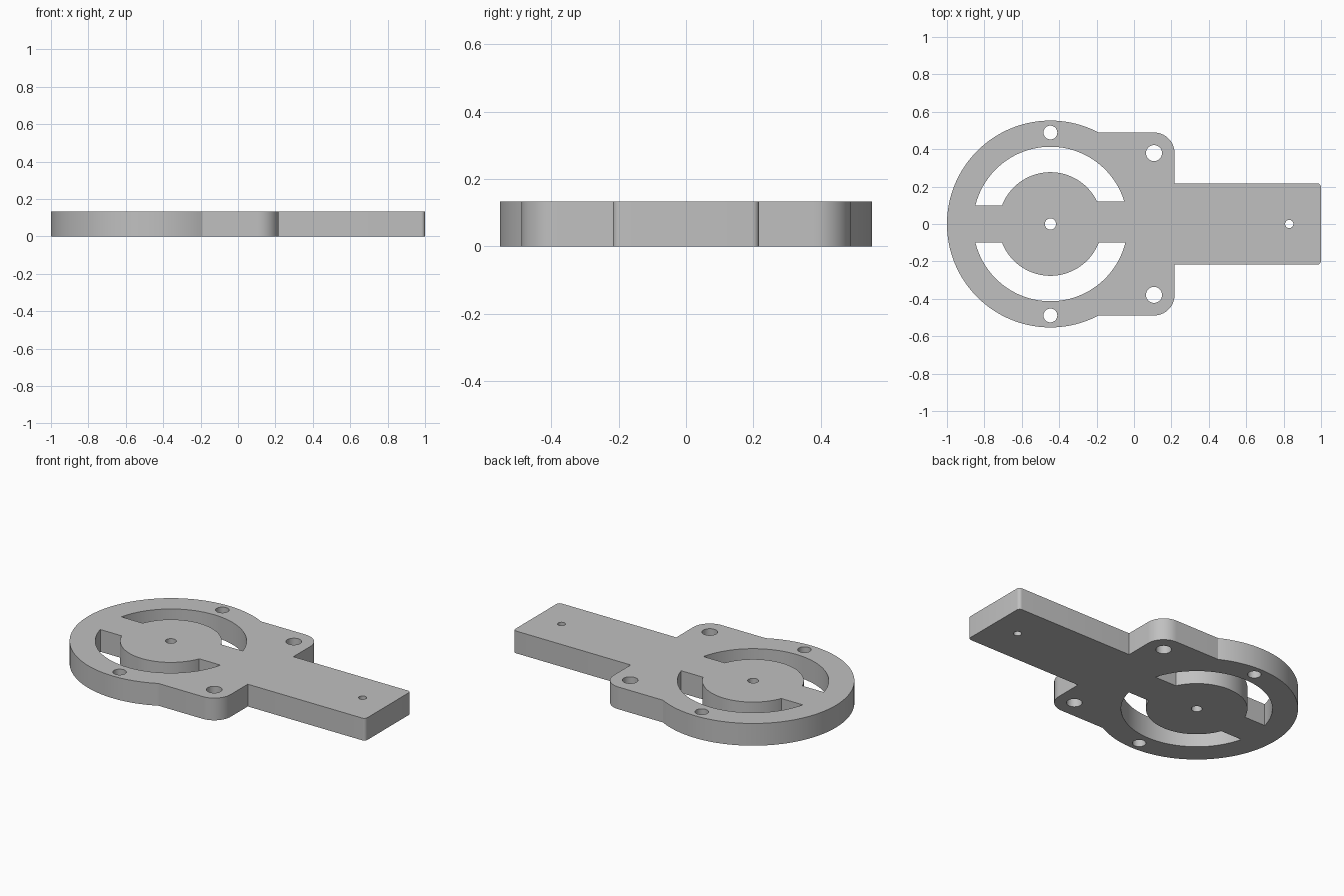
import bpy, bmesh
from math import sin, cos, asin, pi, radians

if "Cube" in bpy.data.objects:
    bpy.data.objects.remove(bpy.data.objects["Cube"])

HEIGHT = 0.134
CX = -0.447          # centre of the ring


def arc(x, y, r, a0, a1, n):
    """Points on an arc from angle a0 to a1."""
    return [(x + r * cos(a0 + (a1 - a0) * i / n),
             y + r * sin(a0 + (a1 - a0) * i / n)) for i in range(n + 1)]


def circle(x, y, r, n=32):
    return arc(x, y, r, 0, 2 * pi, n)[:-1]


def mirror(points):
    return [(x, -y) for x, y in reversed(points)]


def slot(right_y, left_y, outer=0.413, inner=0.277):
    """Crescent slot above the centre line, between hub and ring."""
    return (arc(CX, 0, outer, asin(right_y / outer), pi - asin(left_y / outer), 56)
            + arc(CX, 0, inner, pi - asin(left_y / inner), asin(right_y / inner), 48))


# Outer outline: arm end, flange corner, then the ring, mirrored below
R = 0.553
flange_y = 0.489
join = asin(flange_y / R)
upper = (arc(0.98, 0.197, 0.02, 0, pi / 2, 6)
         + [(0.217, 0.217)]
         + arc(0.107, flange_y - 0.11, 0.11, 0, pi / 2, 16))
ring = arc(CX, 0, R, join, 2 * pi - join, 120)
outline = upper + ring + mirror(upper)

# Openings: slots, hub hole, arm hole, ring holes, flange holes
loops = [outline, slot(0.12, 0.10), mirror(slot(0.10, 0.10)),
         circle(CX, 0, 0.03), circle(0.83, 0, 0.022)]
for s in (1, -1):
    loops.append(circle(CX, s * 0.489, 0.037))
    loops.append(circle(0.107, s * 0.379, 0.043))

# Fill the flat profile
bm = bmesh.new()
edges = []
for loop in loops:
    vs = [bm.verts.new((x, y, 0)) for x, y in loop]
    edges += [bm.edges.new((vs[i - 1], vs[i])) for i in range(len(vs))]
bmesh.ops.triangle_fill(bm, use_beauty=True, use_dissolve=False,
                        edges=edges, normal=(0, 0, 1))
bm.normal_update()
for f in bm.faces:
    if f.normal.z < 0:
        f.normal_flip()
mesh = bpy.data.meshes.new("mounting_plate")
bm.to_mesh(mesh)
bm.free()

plate = bpy.data.objects.new("mounting_plate", mesh)
bpy.context.collection.objects.link(plate)
bpy.context.view_layer.objects.active = plate
plate.select_set(True)

# Thicken upwards into a solid plate
solid = plate.modifiers.new("thickness", 'SOLIDIFY')
solid.thickness = HEIGHT
solid.offset = 1
bpy.ops.object.modifier_apply(modifier=solid.name)
bpy.ops.object.shade_smooth_by_angle(angle=radians(25))

grey = bpy.data.materials.new("plain grey")
grey.diffuse_color = (0.53, 0.53, 0.53, 1)
grey.use_nodes = True
grey.node_tree.nodes["Principled BSDF"].inputs["Base Color"].default_value = grey.diffuse_color
plate.data.materials.append(grey)
